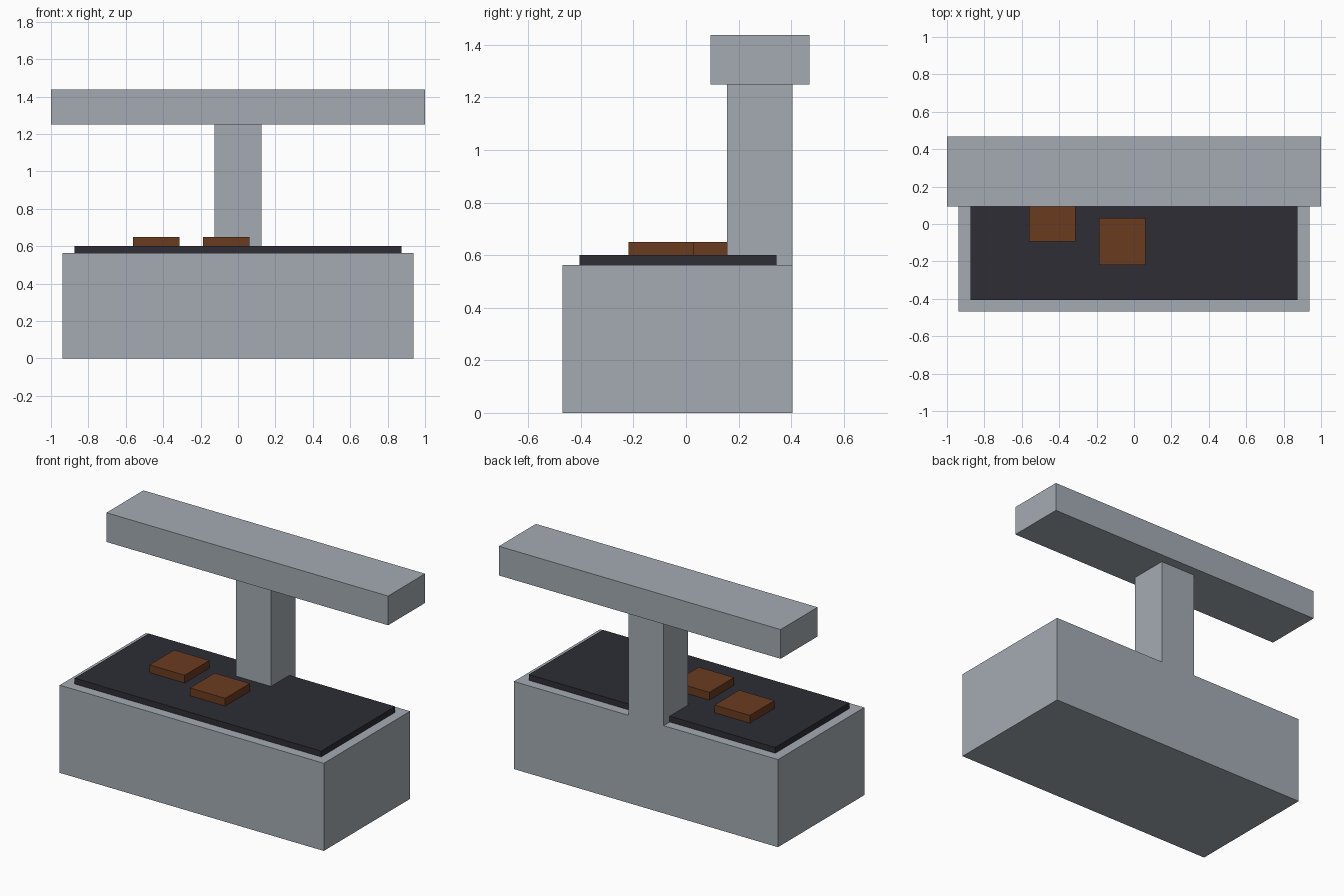
import bpy
from mathutils import Vector

cube = bpy.data.objects.get("Cube")
if cube:
    bpy.data.objects.remove(cube, do_unlink=True)


def material(name, colour):
    mat = bpy.data.materials.new(name)
    mat.use_nodes = True
    mat.diffuse_color = (*colour, 1)
    mat.node_tree.nodes["Principled BSDF"].inputs["Base Color"].default_value = (*colour, 1)
    return mat


def box(name, low, high, mat):
    """Box spanning two opposite corners."""
    low, high = Vector(low), Vector(high)
    bpy.ops.mesh.primitive_cube_add(size=1, location=(low + high) / 2)
    obj = bpy.context.object
    obj.name = name
    obj.scale = high - low
    bpy.ops.object.transform_apply(location=False, rotation=False, scale=True)
    obj.data.materials.append(mat)
    return obj


steel = material("steel grey", (0.37, 0.41, 0.45))
iron = material("dark iron", (0.026, 0.026, 0.036))
meat = material("cooked brown", (0.145, 0.044, 0.014))

BASE_TOP, PLATE_TOP, HOOD_BOTTOM = 0.5625, 0.6, 1.25

# Cabinet, rear post and overhead hood
box("base_cabinet", (-0.9375, -0.469, 0), (0.9375, 0.406, BASE_TOP), steel)
box("rear_post", (-0.125, 0.156, BASE_TOP), (0.125, 0.406, HOOD_BOTTOM), steel)
box("hood", (-1, 0.094, HOOD_BOTTOM), (1, 0.469, 1.4375), steel)

# Cooking plate
box("grill_plate", (-0.875, -0.406, BASE_TOP), (0.875, 0.344, PLATE_TOP), iron)

# Square patties on the plate
PATTY = 0.25
for name, x, y in (("patty_right", -0.5625, -0.094), ("patty_middle", -0.1875, -0.219)):
    box(name, (x, y, PLATE_TOP), (x + PATTY, y + PATTY, 0.65), meat)
